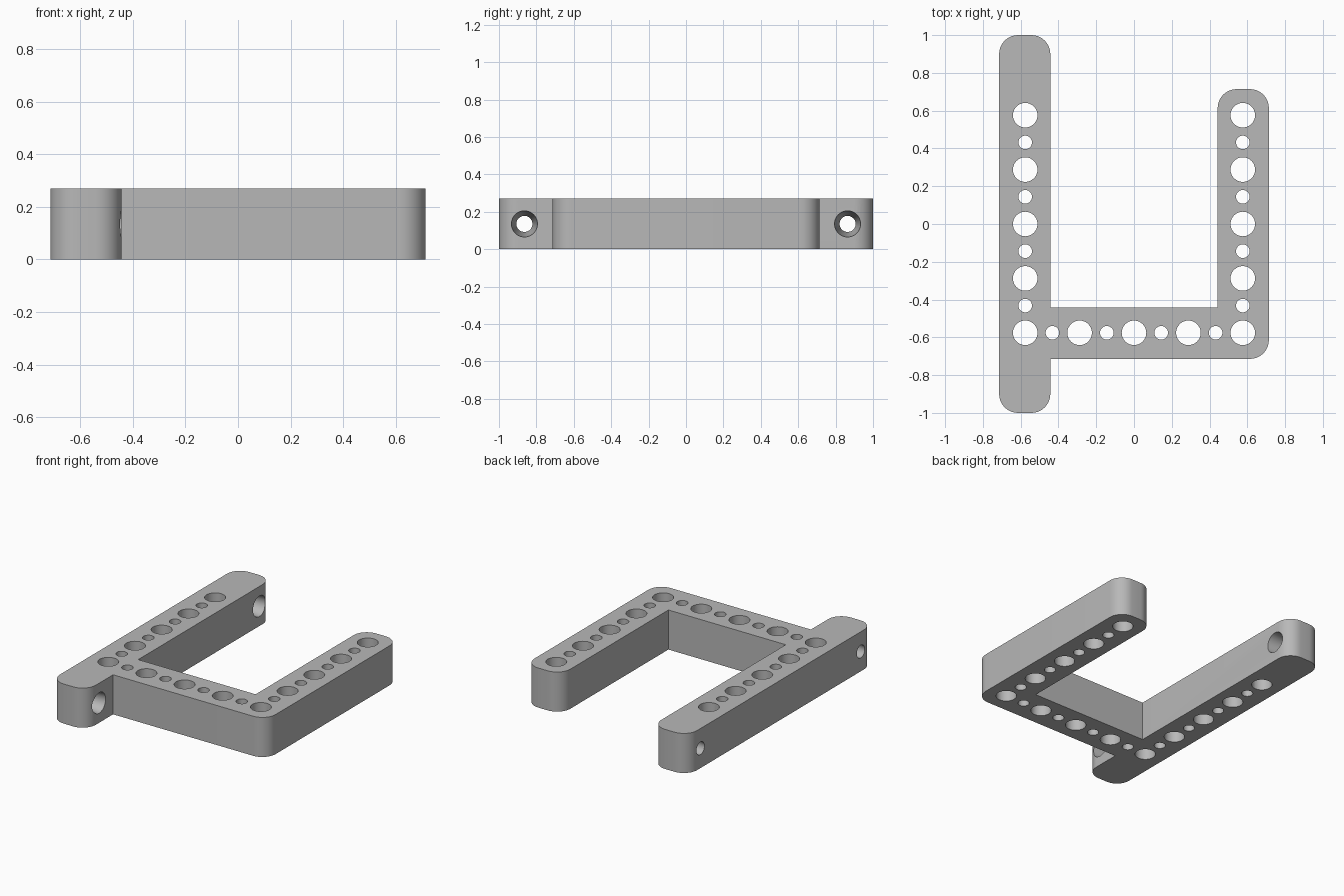
import bpy, bmesh, math
from mathutils import Matrix, Vector

if "Cube" in bpy.data.objects:
    bpy.data.objects.remove(bpy.data.objects["Cube"], do_unlink=True)

HEIGHT = 0.27
PITCH = 0.288            # spacing of the large holes
OUT, INN = 0.714, 0.443  # outer and inner faces of the beams

grey = bpy.data.materials.new("plain_grey")
grey.use_nodes = True
COLOUR = (0.48, 0.48, 0.48, 1)
grey.diffuse_color = COLOUR
grey.node_tree.nodes["Principled BSDF"].inputs["Base Color"].default_value = COLOUR


def make_object(name, bm):
    bmesh.ops.recalc_face_normals(bm, faces=bm.faces)
    mesh = bpy.data.meshes.new(name)
    bm.to_mesh(mesh)
    bm.free()
    mesh.materials.append(grey)
    obj = bpy.data.objects.new(name, mesh)
    bpy.context.collection.objects.link(obj)
    return obj


# Frame outline: x, y, whether the corner is rounded
outline = [
    (-OUT, -1, True), (-INN, -1, True), (-INN, -OUT, False),
    (OUT, -OUT, True), (OUT, OUT, True), (INN, OUT, True),
    (INN, -INN, False), (-INN, -INN, False), (-INN, 1, True), (-OUT, 1, True),
]
bm = bmesh.new()
base = bm.faces.new([bm.verts.new((x, y, 0)) for x, y, _ in outline])
extruded = bmesh.ops.extrude_face_region(bm, geom=[base])["geom"]
bmesh.ops.translate(bm, vec=(0, 0, HEIGHT),
                    verts=[v for v in extruded if isinstance(v, bmesh.types.BMVert)])
rounded = {(round(x, 2), round(y, 2)) for x, y, r in outline if r}
edges = [e for e in bm.edges
         if abs(e.verts[0].co.z - e.verts[1].co.z) > 0.1
         and (round(e.verts[0].co.x, 2), round(e.verts[0].co.y, 2)) in rounded]
bmesh.ops.bevel(bm, geom=edges, offset=0.1, segments=10, profile=0.5, affect='EDGES')
frame = make_object("beam_frame", bm)

# Hole cutters: alternating large and small holes along the three beams
bm = bmesh.new()


def hole(centre, r1, r2, depth, turn=Matrix()):
    bmesh.ops.create_cone(bm, cap_ends=True, segments=40, radius1=r1, radius2=r2,
                          depth=depth, matrix=Matrix.Translation(Vector(centre)) @ turn)


spots = set()
for i in range(-4, 5):
    spots |= {(-4, i), (4, i), (i, -4)}
for i, j in sorted(spots):
    radius = 0.036 if (i % 2 or j % 2) else 0.065
    hole((i * PITCH / 2, j * PITCH / 2, HEIGHT / 2), radius, radius, HEIGHT * 2)

# Tapered cross holes at both ends of the long beam, wide on the inner side
for side in (-1, 1):
    hole((-(OUT + INN) / 2, side * 3 * PITCH, HEIGHT / 2), 0.0415, 0.0715, 0.3,
         Matrix.Rotation(math.pi / 2, 4, 'Y'))
cutter = make_object("hole_cutter", bm)
cutter.hide_render = True

# Cut the holes and remove the cutter
cut = frame.modifiers.new("holes", 'BOOLEAN')
cut.operation = 'DIFFERENCE'
cut.solver = 'EXACT'
cut.object = cutter
bpy.ops.object.select_all(action='DESELECT')
frame.select_set(True)
bpy.context.view_layer.objects.active = frame
bpy.ops.object.modifier_apply(modifier=cut.name)
bpy.data.objects.remove(cutter, do_unlink=True)
bpy.ops.object.shade_smooth_by_angle(angle=math.radians(30))
